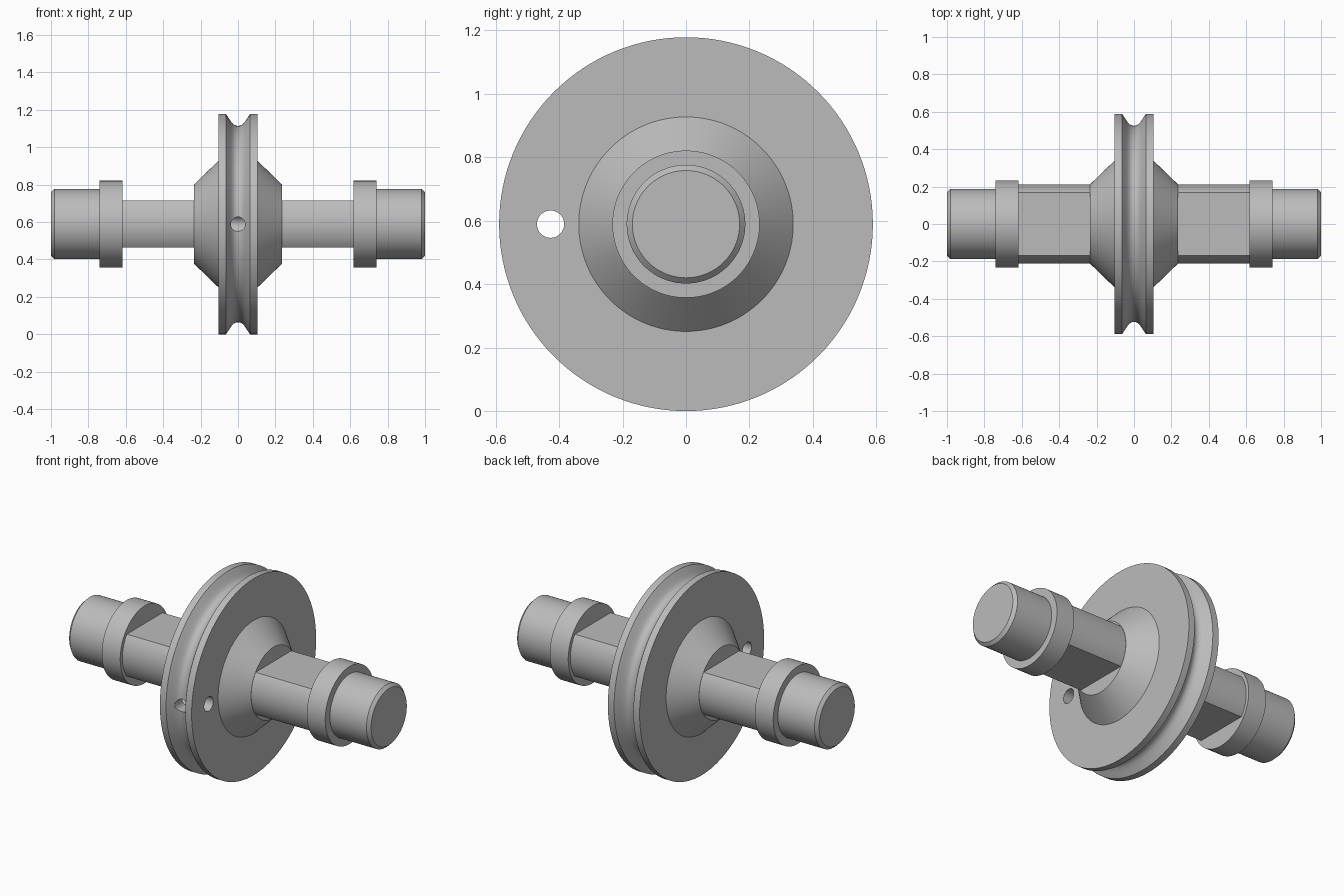
import bpy
import bmesh
from math import asin, cos, pi, sin, tau
from mathutils import Matrix

cube = bpy.data.objects.get("Cube")
if cube:
    bpy.data.objects.remove(cube, do_unlink=True)

AXIS_Z = 0.589
SEGMENTS = 128

steel = bpy.data.materials.new("plain grey steel")
steel.use_nodes = True
grey = (0.5, 0.5, 0.5, 1)
steel.diffuse_color = grey
steel.node_tree.nodes["Principled BSDF"].inputs["Base Color"].default_value = grey


def loft(name, sections):
    """Join equal-length rings of points along x and cap both ends."""
    bm = bmesh.new()
    rings = [[bm.verts.new((x, y, z + AXIS_Z)) for y, z in ring] for x, ring in sections]
    n = len(rings[0])
    for a, b in zip(rings, rings[1:]):
        for i in range(n):
            j = (i + 1) % n
            bm.faces.new((a[i], a[j], b[j], b[i]))
    bm.faces.new(rings[0])
    bm.faces.new(rings[-1])
    bmesh.ops.recalc_face_normals(bm, faces=bm.faces)
    mesh = bpy.data.meshes.new(name)
    bm.to_mesh(mesh)
    bm.free()
    mesh.materials.append(steel)
    obj = bpy.data.objects.new(name, mesh)
    bpy.context.collection.objects.link(obj)
    return obj


def lathe(name, profile):
    """Turn (x, radius) points around the main axis."""
    angles = [tau * i / SEGMENTS for i in range(SEGMENTS)]
    return loft(name, [(x, [(r * cos(a), r * sin(a)) for a in angles]) for x, r in profile])


def drill(target, radius, depth, matrix):
    """Cut a round hole and discard the cutter."""
    bm = bmesh.new()
    bmesh.ops.create_cone(bm, cap_ends=True, segments=48, radius1=radius,
                          radius2=radius, depth=depth, matrix=matrix)
    mesh = bpy.data.meshes.new("hole_cutter")
    bm.to_mesh(mesh)
    bm.free()
    mesh.materials.append(steel)
    cutter = bpy.data.objects.new("hole_cutter", mesh)
    cutter.hide_render = True
    bpy.context.collection.objects.link(cutter)
    mod = target.modifiers.new("hole", "BOOLEAN")
    mod.operation = "DIFFERENCE"
    mod.solver = "EXACT"
    mod.object = cutter
    bpy.context.view_layer.objects.active = target
    bpy.ops.object.modifier_apply(modifier=mod.name)
    bpy.data.objects.remove(cutter, do_unlink=True)


# Grooved wheel with conical hubs
half = [(0.235, 0.212), (0.105, 0.338), (0.105, 0.589), (0.064, 0.589),
        (0.046, 0.562), (0.032, 0.541), (0.022, 0.532), (0.011, 0.527)]
wheel = lathe("grooved_wheel", [(-x, r) for x, r in half] + [(0, 0.525)] + half[::-1])

# Crosswise hole through the disc, met by a hole from the groove
drill(wheel, 0.043, 0.6, Matrix.Translation((0, -0.427, AXIS_Z)) @ Matrix.Rotation(pi / 2, 4, "Y"))
drill(wheel, 0.038, 0.3, Matrix.Translation((0, -0.577, AXIS_Z)) @ Matrix.Rotation(pi / 2, 4, "X"))
parts = [wheel]

# Shaft section: round front and back, flat top and bottom
shaft_r, flat_z, steps = 0.211, 0.126, 32
limit = asin(flat_z / shaft_r)
arc = [-limit + 2 * limit * i / steps for i in range(steps + 1)]
section = [(shaft_r * cos(a + turn), shaft_r * sin(a + turn)) for turn in (0, pi) for a in arc]

for side, s in (("left", 1), ("right", -1)):
    parts.append(loft(side + "_flatted_shaft", [(s * 0.225, section), (s * 0.63, section)]))
    # Collar and chamfered journal
    parts.append(lathe(side + "_collar_and_journal", [
        (s * x, r) for x, r in ((0.618, 0.232), (0.74, 0.232), (0.74, 0.187),
                                (0.982, 0.187), (1.0, 0.169))]))

bpy.ops.object.select_all(action="DESELECT")
for part in parts:
    part.select_set(True)
bpy.context.view_layer.objects.active = wheel
bpy.ops.object.shade_smooth_by_angle(angle=pi / 6)
